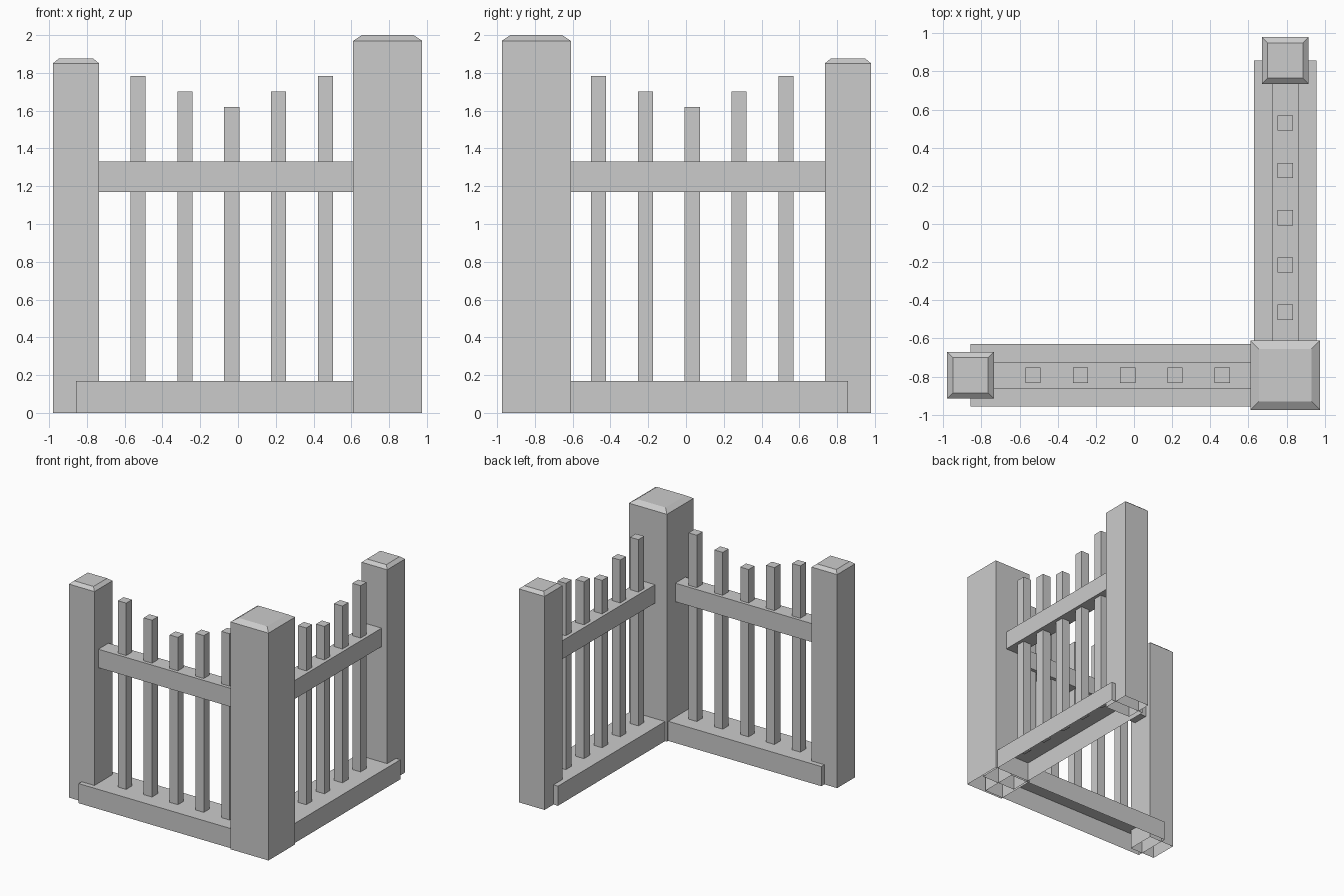
import bpy
import bmesh

if "Cube" in bpy.data.objects:
    bpy.data.objects.remove(bpy.data.objects["Cube"], do_unlink=True)

grey = bpy.data.materials.new("plain grey")
grey.use_nodes = True
colour = (0.6, 0.6, 0.6, 1)
grey.diffuse_color = colour
grey.node_tree.nodes["Principled BSDF"].inputs["Base Color"].default_value = colour

AXIS = 0.793    # distance of both fence runs from the centre


def block(name, x, y, z, inset=0, cap=0, open_bottom=True, swap=False):
    """Box from (min, max) ranges, with optional chamfered cap.
    swap reflects it across the corner diagonal onto the other run."""
    bm = bmesh.new()

    def ring(d, h):
        pts = [(x[0] + d, y[0] + d), (x[1] - d, y[0] + d),
               (x[1] - d, y[1] - d), (x[0] + d, y[1] - d)]
        return [bm.verts.new((-b, -a, h) if swap else (a, b, h)) for a, b in pts]

    rings = [ring(0, z[0]), ring(0, z[1])]
    if cap:
        rings.append(ring(inset, z[1] + cap))
    for low, high in zip(rings, rings[1:]):
        for i in range(4):
            j = (i + 1) % 4
            bm.faces.new((low[i], low[j], high[j], high[i]))
    bm.faces.new(rings[-1])
    if not open_bottom:
        bm.faces.new(rings[0][::-1])
    if swap:
        bmesh.ops.reverse_faces(bm, faces=bm.faces[:])
    mesh = bpy.data.meshes.new(name)
    bm.to_mesh(mesh)
    bm.free()
    mesh.materials.append(grey)
    obj = bpy.data.objects.new(name, mesh)
    bpy.context.collection.objects.link(obj)


def around(centre, half):
    return centre - half, centre + half


# Tall corner post
block("corner_post", (0.61, 0.975), (-0.975, -0.61), (0, 1.97), 0.045, 0.03)

# Two identical fence runs meeting at the corner
for side, swap in (("front", False), ("side", True)):
    block(side + "_end_post", (-0.98, -0.735), around(-AXIS, 0.123),
          (0, 1.85), 0.03, 0.025, swap=swap)
    block(side + "_base", (-0.857, AXIS), around(-AXIS, 0.165),
          (0, 0.17), swap=swap)
    block(side + "_rail", (-0.737, 0.61), around(-AXIS, 0.069),
          (1.17, 1.33), open_bottom=False, swap=swap)
    # Pickets dip towards the middle
    for i in range(-2, 3):
        block(f"{side}_picket_{i + 3}", around(-0.033 + i * 0.248, 0.04),
              around(-AXIS, 0.04), (0.16, 1.62 + abs(i) * 0.082),
              open_bottom=False, swap=swap)
